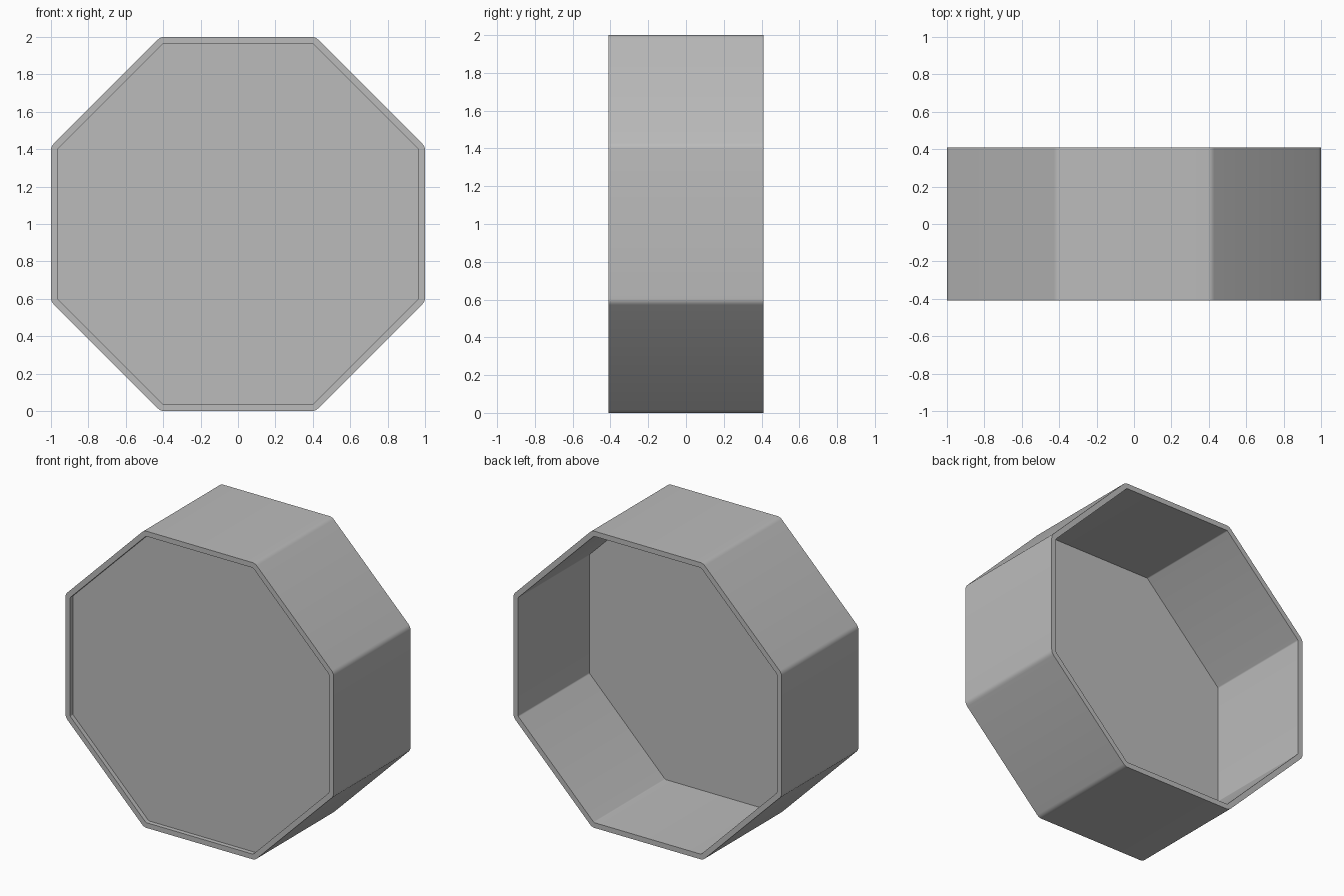
import bpy
import bmesh
from math import sin, cos, tan, radians

if "Cube" in bpy.data.objects:
    bpy.data.objects.remove(bpy.data.objects["Cube"], do_unlink=True)

SIDES, ARC = 8, 4
HALF_DEPTH = 0.41
WALL = 0.035
OUTER_RADIUS = 0.05

grey = bpy.data.materials.new("plain grey")
grey.use_nodes = True
colour = (0.5, 0.5, 0.5, 1)
grey.diffuse_color = colour
grey.node_tree.nodes["Principled BSDF"].inputs["Base Color"].default_value = colour


def octagon(apothem, radius):
    """Upright octagon outline in x, z with rounded corners."""
    step = 360 / SIDES
    corner = (apothem - radius) / cos(radians(step / 2))
    points = []
    for i in range(SIDES):
        mid = (i + 0.5) * step
        cx, cz = corner * cos(radians(mid)), corner * sin(radians(mid))
        for k in range(ARC + 1):
            a = radians(mid + step * (k / ARC - 0.5))
            points.append((cx + radius * cos(a), 1 + cz + radius * sin(a)))
    return points


def make_object(name, bm):
    bmesh.ops.recalc_face_normals(bm, faces=bm.faces[:])
    mesh = bpy.data.meshes.new(name)
    bm.to_mesh(mesh)
    bm.free()
    mesh.materials.append(grey)
    obj = bpy.data.objects.new(name, mesh)
    bpy.context.collection.objects.link(obj)
    bpy.ops.object.select_all(action="DESELECT")
    obj.select_set(True)
    bpy.context.view_layer.objects.active = obj
    bpy.ops.object.shade_smooth_by_angle(angle=radians(30))


def loop(bm, outline, y):
    return [bm.verts.new((x, y, z)) for x, z in outline]


def bridge(bm, a, b):
    for i in range(len(a)):
        j = (i + 1) % len(a)
        bm.faces.new((a[i], a[j], b[j], b[i]))


outer = octagon(1, OUTER_RADIUS)
inner = octagon(1 - WALL, OUTER_RADIUS - WALL)

# Octagonal wall, open at both ends
bm = bmesh.new()
rings = [loop(bm, outer, -HALF_DEPTH), loop(bm, outer, HALF_DEPTH),
         loop(bm, inner, HALF_DEPTH), loop(bm, inner, -HALF_DEPTH)]
for i in range(4):
    bridge(bm, rings[i], rings[(i + 1) % 4])
make_object("octagonal_wall", bm)

# Panel set just behind the front rim
bm = bmesh.new()
front, back = loop(bm, inner, -0.38), loop(bm, inner, -0.35)
bridge(bm, front, back)
bm.faces.new(front)
bm.faces.new(back)
make_object("front_panel", bm)
